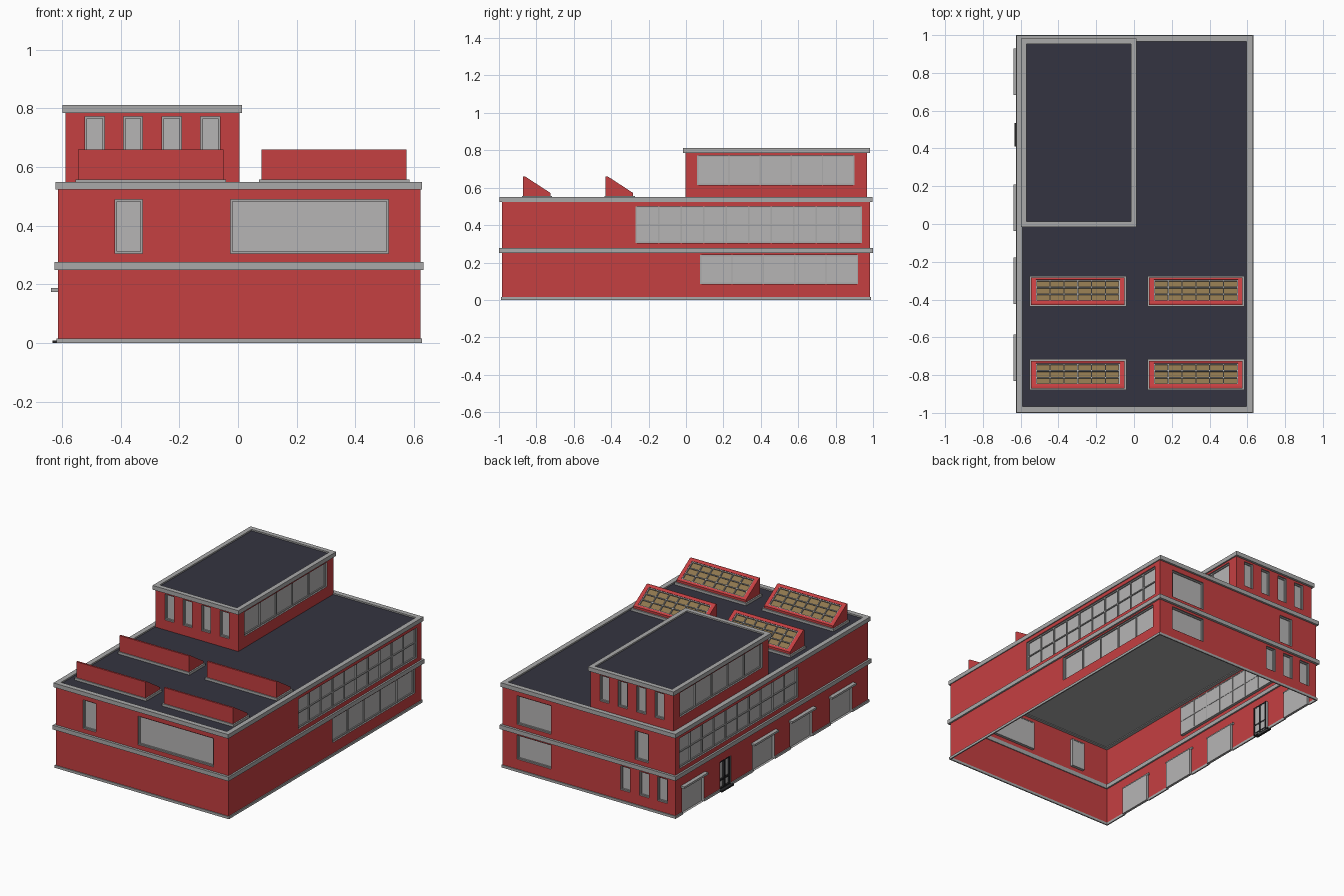
import bpy, bmesh
from mathutils import Vector

if "Cube" in bpy.data.objects:
    bpy.data.objects.remove(bpy.data.objects["Cube"])


def material(name, rgb):
    m = bpy.data.materials.new(name)
    m.diffuse_color = (*rgb, 1)
    m.use_nodes = True
    m.node_tree.nodes["Principled BSDF"].inputs["Base Color"].default_value = m.diffuse_color
    return m


RED = material("red_wall", (0.56, 0.05, 0.053))
TRIM = material("grey_trim", (0.40, 0.40, 0.40))
GLASS = material("pale_glass", (0.47, 0.46, 0.46))
ROOF = material("dark_roof", (0.034, 0.034, 0.052))
TAN = material("tan_glass", (0.27, 0.18, 0.075))
DARK = material("dark_metal", (0.02, 0.02, 0.022))


def finish(name, bm, *mats):
    me = bpy.data.meshes.new(name)
    bm.to_mesh(me)
    bm.free()
    for m in mats:
        me.materials.append(m)
    ob = bpy.data.objects.new(name, me)
    bpy.context.collection.objects.link(ob)
    return ob


def face(bm, pts, mat=0, flip=False):
    f = bm.faces.new([bm.verts.new(p) for p in (pts[::-1] if flip else pts)])
    f.material_index = mat
    return f


def box(bm, lo, hi, P=lambda x, y, z: (x, y, z)):
    """Box between two corners, placed through the mapping P."""
    xs, ys, zs = zip(lo, hi)
    v = [bm.verts.new(P(x, y, z)) for z in zs for y in ys for x in xs]
    fs = [bm.faces.new([v[i] for i in q]) for q in
          ((0, 2, 3, 1), (4, 5, 7, 6), (0, 1, 5, 4), (2, 6, 7, 3), (0, 4, 6, 2), (1, 3, 7, 5))]
    bmesh.ops.recalc_face_normals(bm, faces=fs)


def ring(name, x0, x1, y0, y1, z0, z1, w, mat=TRIM):
    """Rectangular band running round the building."""
    bm = bmesh.new()
    loops = []
    for d, z in ((0, z0), (0, z1), (w, z1), (w, z0)):
        loops.append([bm.verts.new(p) for p in ((x0 + d, y0 + d, z), (x1 - d, y0 + d, z),
                                                (x1 - d, y1 - d, z), (x0 + d, y1 - d, z))])
    for a in range(4):
        b = (a + 1) % 4
        for i in range(4):
            j = (i + 1) % 4
            bm.faces.new((loops[a][i], loops[a][j], loops[b][j], loops[b][i]))
    bmesh.ops.recalc_face_normals(bm, faces=bm.faces)
    return finish(name, bm, mat)


def wall(name, P, flip, u0, u1, v0, v1, wins, depth=0.016, glass=GLASS, reveal=TRIM, bar=0.007):
    """Single-skin wall with recessed windows: (u0, u1, v0, v1, cols, rows)."""
    bm, fr = bmesh.new(), bmesh.new()
    us = sorted({u0, u1, *(w[0] for w in wins), *(w[1] for w in wins)})
    vs = sorted({v0, v1, *(w[2] for w in wins), *(w[3] for w in wins)})
    for a, b in zip(us, us[1:]):
        for c, d in zip(vs, vs[1:]):
            m, n = (a + b) / 2, (c + d) / 2
            if not any(w[0] < m < w[1] and w[2] < n < w[3] for w in wins):
                face(bm, [P(a, c, 0), P(b, c, 0), P(b, d, 0), P(a, d, 0)], 0, flip)
    for a, b, c, d, cols, rows in wins:
        q = [(a, c), (b, c), (b, d), (a, d)]
        for i in range(4):
            s, t = q[i], q[(i + 1) % 4]
            face(bm, [P(*s, 0), P(*t, 0), P(*t, depth), P(*s, depth)], 2, flip)
        face(bm, [P(*p, depth) for p in q], 1, flip)
        # frame and glazing bars
        if cols:
            for i in range(cols + 1):
                u = a + (b - a - bar) * i / cols
                box(fr, (u, c, depth - 0.008), (u + bar, d, depth + 0.003), P)
            for i in range(rows + 1):
                v = c + (d - c - bar) * i / rows
                box(fr, (a, v, depth - 0.007), (b, v + bar, depth + 0.002), P)
    bmesh.ops.remove_doubles(bm, verts=bm.verts, dist=1e-5)
    finish(name, bm, RED, glass, reveal)
    if len(fr.faces):
        finish(name + "_window_frames", fr, TRIM)
    else:
        fr.free()


def sides(x0, x1, y0, y1):
    return {"front": (lambda u, v, d: (u, y0 + d, v), False),
            "back": (lambda u, v, d: (u, y1 - d, v), True),
            "left": (lambda u, v, d: (x0 + d, u, v), True),
            "right": (lambda u, v, d: (x1 - d, u, v), False)}


# Main two-storey shell, open underneath
X0, X1, Y0, Y1 = -0.613, 0.622, -0.984, 0.984
garages = [0.805, 0.085, -0.30, -0.708]
S = sides(X0, X1, Y0, Y1)
wall("front_wall", *S["front"], X0, X1, 0, 0.53,
     [(-0.42, -0.326, 0.305, 0.49, 1, 1), (-0.025, 0.513, 0.305, 0.49, 1, 1)])
wall("back_wall", *S["back"], X0, X1, 0, 0.53,
     [(-0.42, -0.326, 0.305, 0.49, 1, 1), (0.276, 0.52, 0.305, 0.49, 1, 1),
      (0.2761, 0.5201, 0.08, 0.235, 1, 1)] +
     [(c - 0.035, c + 0.035, 0.08, 0.235, 1, 1) for c in (-0.255, -0.39, -0.52)])
wall("right_wall", *S["right"], Y0, Y1, 0, 0.53,
     [(-0.27, 0.94, 0.305, 0.50, 10, 2), (0.075, 0.92, 0.085, 0.24, 5, 1)])
wall("left_wall", *S["left"], Y0, Y1, 0, 0.53,
     [(-0.27, 0.94, 0.305, 0.50, 10, 2), (0.415, 0.53, 0, 0.19, 0, 0)] +
     [(c - 0.112, c + 0.112, 0, 0.175, 0, 0) for c in garages])

# Entrance door frame and step
bm = bmesh.new()
P = S["left"][0]
for u in (0.415, 0.468, 0.52):
    box(bm, (u, 0, 0.004), (u + 0.01, 0.19, 0.018), P)
for v in (0.005, 0.06, 0.18):
    box(bm, (0.415, v, 0.005), (0.53, v + 0.01, 0.017), P)
finish("door_frame", bm, DARK)
bm = bmesh.new()
box(bm, (-0.632, 0.41, 0), (-0.60, 0.535, 0.009))
finish("door_step", bm, DARK)

# Hoods over the garage doors
bm = bmesh.new()
for c in garages:
    box(bm, (-0.638, c - 0.123, 0.175), (-0.605, c + 0.123, 0.188))
finish("garage_hoods", bm, TRIM)

# Base strip, broken at the doors
bm = bmesh.new()
e = 0.006
box(bm, (X0 - e, Y0 - e, 0), (X1 + e, Y0 + 0.002, 0.016))
box(bm, (X0 - e, Y1 - 0.002, 0), (X1 + e, Y1 + e, 0.016))
box(bm, (X1 - 0.002, Y0, 0), (X1 + e, Y1, 0.016))
gaps = sorted([(c - 0.112, c + 0.112) for c in garages] + [(0.415, 0.53)])
start = Y0
for a, b in gaps + [(Y1, Y1)]:
    box(bm, (X0 - e, start, 0), (X0 + 0.002, a, 0.016))
    start = b
finish("base_strip", bm, TRIM)

# Cornices
ring("middle_cornice", X0 - 0.012, X1 + 0.011, -1.0, 1.0, 0.25, 0.277, 0.022)
ring("roof_cornice", X0 - 0.009, X1 + 0.006, -0.997, 0.997, 0.523, 0.55, 0.032)


def roof(name, x0, x1, y0, y1, z0, z1):
    bm = bmesh.new()
    box(bm, (x0, y0, z0), (x1, y1, z1))
    bm.normal_update()
    for f in bm.faces:
        f.material_index = int(f.normal.z < -0.5)  # grey ceiling below
    finish(name, bm, ROOF, TRIM)


roof("main_roof", X0 + 0.004, X1 - 0.004, Y0 + 0.004, Y1 - 0.004, 0.528, 0.541)

# Rooftop tower
tx0, tx1, ty0, ty1 = -0.588, 0.005, -0.004, 0.968
T = sides(tx0, tx1, ty0, ty1)
slits = [(c - 0.033, c + 0.033, 0.605, 0.772, 1, 1) for c in (-0.488, -0.358, -0.226, -0.094)]
for s in ("front", "back"):
    wall("tower_" + s + "_wall", *T[s], tx0, tx1, 0.535, 0.79, slits)
for s in ("left", "right"):
    wall("tower_" + s + "_wall", *T[s], ty0, ty1, 0.535, 0.79, [(0.06, 0.90, 0.615, 0.772, 5, 1)])
ring("tower_cornice", tx0 - 0.011, tx1 + 0.009, -0.017, 0.983, 0.785, 0.812, 0.03)
roof("tower_roof", tx0 + 0.004, tx1 - 0.004, ty0 + 0.004, ty1 - 0.004, 0.79, 0.803)


# Four sloped skylights
def skylight(name, x0, x1, y):
    pts = [(y, 0.545), (y, 0.66), (y + 0.012, 0.66), (y + 0.147, 0.572), (y + 0.147, 0.545)]
    bm = bmesh.new()
    for i in (0, 1, 3):
        (a, b), (c, d) = pts[i], pts[i + 1]
        face(bm, [(x0, a, b), (x1, a, b), (x1, c, d), (x0, c, d)])
    for x, flip in ((x0, True), (x1, False)):
        face(bm, [(x, a, b) for a, b in pts], 0, not flip)
    finish(name + "_body", bm, RED)
    foot, top = Vector((0, *pts[3])), Vector((0, *pts[2]))
    up = (top - foot).normalized()
    inward = Vector((0, up.z, -up.y)) * -1
    L = (top - foot).length
    wall(name + "_slope", lambda u, v, d: foot + Vector((u, 0, 0)) + up * v + inward * d, True,
         x0, x1, 0, L, [(x0 + 0.025, x1 - 0.025, 0.014, L - 0.014, 6, 3)],
         depth=0.010, glass=TAN, reveal=RED, bar=0.006)
    ring(name + "_curb", x0 - 0.009, x1 + 0.009, y - 0.006, y + 0.156, 0.54, 0.557, 0.02)


for i, (x, y) in enumerate(((-0.545, -0.872), (0.08, -0.872), (-0.545, -0.43), (0.08, -0.43))):
    skylight("skylight_%d" % (i + 1), x, x + 0.495, y)
